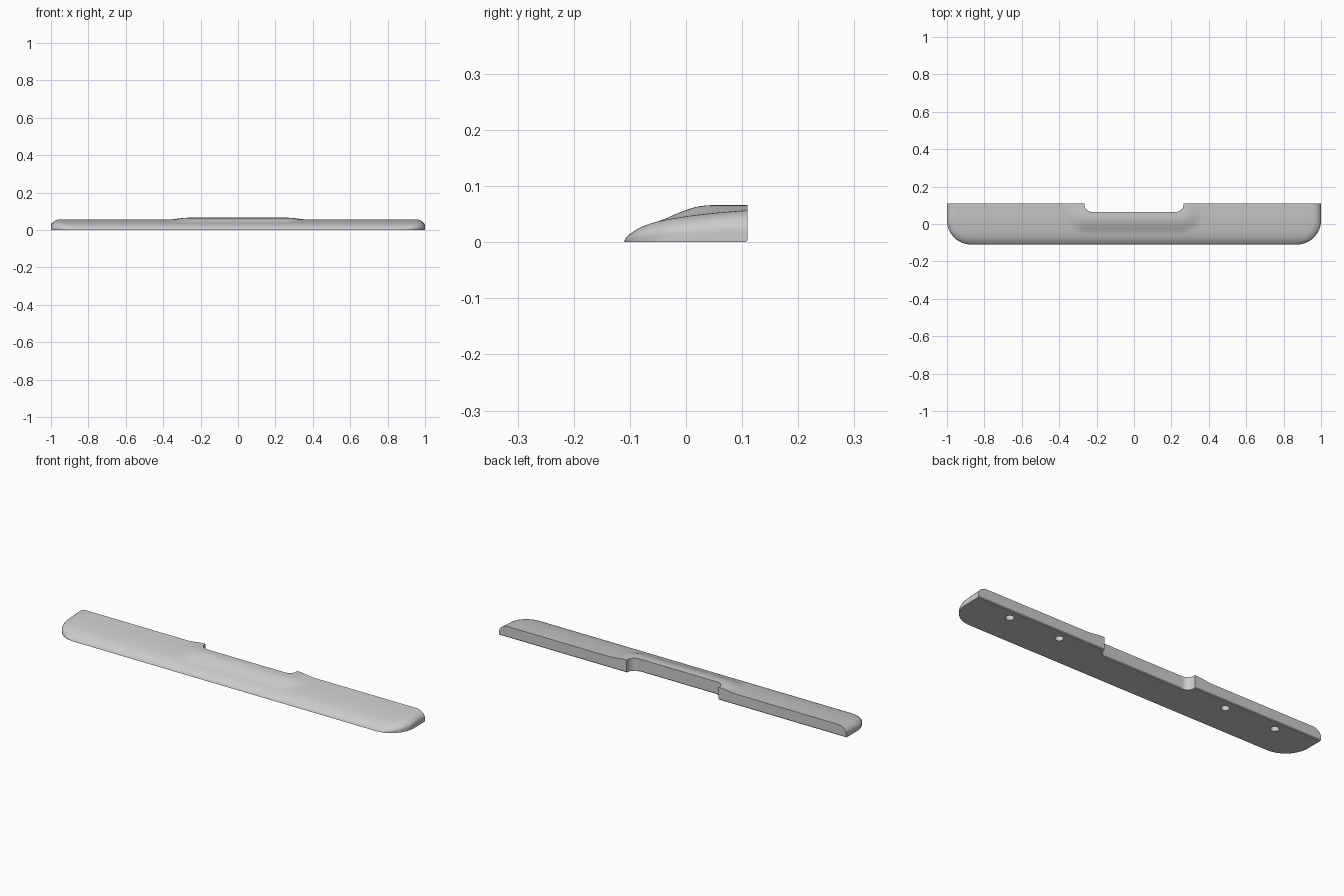
import bpy, bmesh, math
from mathutils import Matrix

old = bpy.data.objects.get("Cube")
if old:
    bpy.data.objects.remove(old)

grey = bpy.data.materials.new("light grey plastic")
grey.use_nodes = True
grey.diffuse_color = (0.6, 0.6, 0.6, 1)
grey.node_tree.nodes["Principled BSDF"].inputs["Base Color"].default_value = (0.6, 0.6, 0.6, 1)

FRONT, BACK = -0.11, 0.11
PROFILE = [(-0.11, 0.002), (-0.106, 0.009), (-0.098, 0.016), (-0.08, 0.027),
           (-0.05, 0.037), (0.0, 0.046), (0.05, 0.052), (0.11, 0.057)]


def smooth(t):
    t = min(max(t, 0), 1)
    return t * t * (3 - 2 * t)


def profile_height(y):
    # Smooth interpolation through the side profile
    n = len(PROFILE)
    slope = []
    for i in range(n):
        a, b = PROFILE[max(i - 1, 0)], PROFILE[min(i + 1, n - 1)]
        slope.append((b[1] - a[1]) / (b[0] - a[0]))
    for i in range(n - 1):
        (ya, za), (yb, zb) = PROFILE[i], PROFILE[i + 1]
        if y <= yb + 1e-6:
            h = yb - ya
            t = (y - ya) / h
            return (za * (1 + 2 * t) * (1 - t) ** 2 + zb * t * t * (3 - 2 * t)
                    + h * slope[i] * t * (1 - t) ** 2 + h * slope[i + 1] * t * t * (t - 1))
    return PROFILE[-1][1]


def half_width(y):
    t = max(0.02 - y, 0) / 0.13
    return 0.87 + 0.13 * math.sqrt(max(1 - t * t, 0))


def top_height(x, y):
    z = profile_height(y)
    # Raised lip around the notch
    d = math.hypot(max(abs(x) - 0.25, 0), max(0.065 - y, 0))
    lift = 1 - smooth((d - 0.02) / 0.1)
    z += (0.066 - z) * lift if z < 0.066 else 0
    # Rounded ends
    e = min((half_width(y) - abs(x)) / 0.05, 1)
    return z * (0.35 + 0.65 * math.sqrt(max(1 - (1 - e) ** 2, 0)))


def make_object(name, bm):
    bmesh.ops.recalc_face_normals(bm, faces=bm.faces)
    mesh = bpy.data.meshes.new(name)
    bm.to_mesh(mesh)
    bm.free()
    mesh.materials.append(grey)
    ob = bpy.data.objects.new(name, mesh)
    bpy.context.collection.objects.link(ob)
    return ob


# Rest body: curved top grid, walls and flat base
half = [i * 0.01 for i in range(43)] + [0.5, 0.6, 0.7, 0.8, 0.9]
half += [1 - 0.05 * (1 - math.cos(k * math.pi / 20)) for k in range(10, -1, -1)]
columns = [-u for u in reversed(half[1:])] + half
rows = [FRONT + (BACK - FRONT) * (j / 32) ** 1.7 for j in range(33)]
bm = bmesh.new()
grid = []
for y in rows:
    w = half_width(y)
    grid.append([bm.verts.new((u * w, y, top_height(u * w, y))) for u in columns])
for a, b in zip(grid, grid[1:]):
    for i in range(len(columns) - 1):
        bm.faces.new((a[i], a[i + 1], b[i + 1], b[i]))
rim = grid[0] + [r[-1] for r in grid[1:-1]] + grid[-1][::-1] + [r[0] for r in grid[-2:0:-1]]
base = [bm.verts.new((v.co.x, v.co.y, 0)) for v in rim]
for i in range(len(rim)):
    k = (i + 1) % len(rim)
    bm.faces.new((rim[i], base[i], base[k], rim[k]))
bm.faces.new(base[::-1])
body = make_object("rest_body", bm)

cutters = []

# Notch cutter: rounded inner corners
bm = bmesh.new()
outline = [(0.265, 0.2)]
outline += [(0.225 + 0.04 * math.cos(a), 0.105 - 0.04 * math.sin(a))
            for a in [k * math.pi / 20 for k in range(11)]]
outline += [(-x, y) for x, y in reversed(outline)]
face = bm.faces.new([bm.verts.new((x, y, -0.1)) for x, y in outline])
ext = bmesh.ops.extrude_face_region(bm, geom=[face])
bmesh.ops.translate(bm, vec=(0, 0, 0.3),
                    verts=[g for g in ext["geom"] if isinstance(g, bmesh.types.BMVert)])
cutters.append(make_object("notch_cutter", bm))

# Chamfer cutters along the lower back edges
for name, y, length in (("back_chamfer_cutter", BACK, 2.2), ("notch_chamfer_cutter", 0.065, 0.45)):
    bm = bmesh.new()
    bmesh.ops.create_cube(bm, size=1, matrix=Matrix.Translation((0, y, 0))
                          @ Matrix.Rotation(math.pi / 4, 4, "X")
                          @ Matrix.Diagonal((length, 0.006, 0.006, 1)))
    cutters.append(make_object(name, bm))

# Screw hole cutters in the base
for x in (-0.774, -0.485, 0.485, 0.774):
    bm = bmesh.new()
    bmesh.ops.create_cone(bm, cap_ends=True, segments=32, radius1=0.02, radius2=0.02,
                          depth=0.07, matrix=Matrix.Translation((x, 0.057, 0)))
    cutters.append(make_object("hole_cutter", bm))

bpy.ops.object.select_all(action="DESELECT")
bpy.context.view_layer.objects.active = body
body.select_set(True)
for cutter in cutters:
    cutter.hide_render = True
    mod = body.modifiers.new("cut", "BOOLEAN")
    mod.operation = "DIFFERENCE"
    mod.solver = "EXACT"
    mod.object = cutter
    bpy.ops.object.modifier_apply(modifier=mod.name)
    bpy.data.objects.remove(cutter)

bpy.ops.object.shade_smooth_by_angle(angle=math.radians(35))
